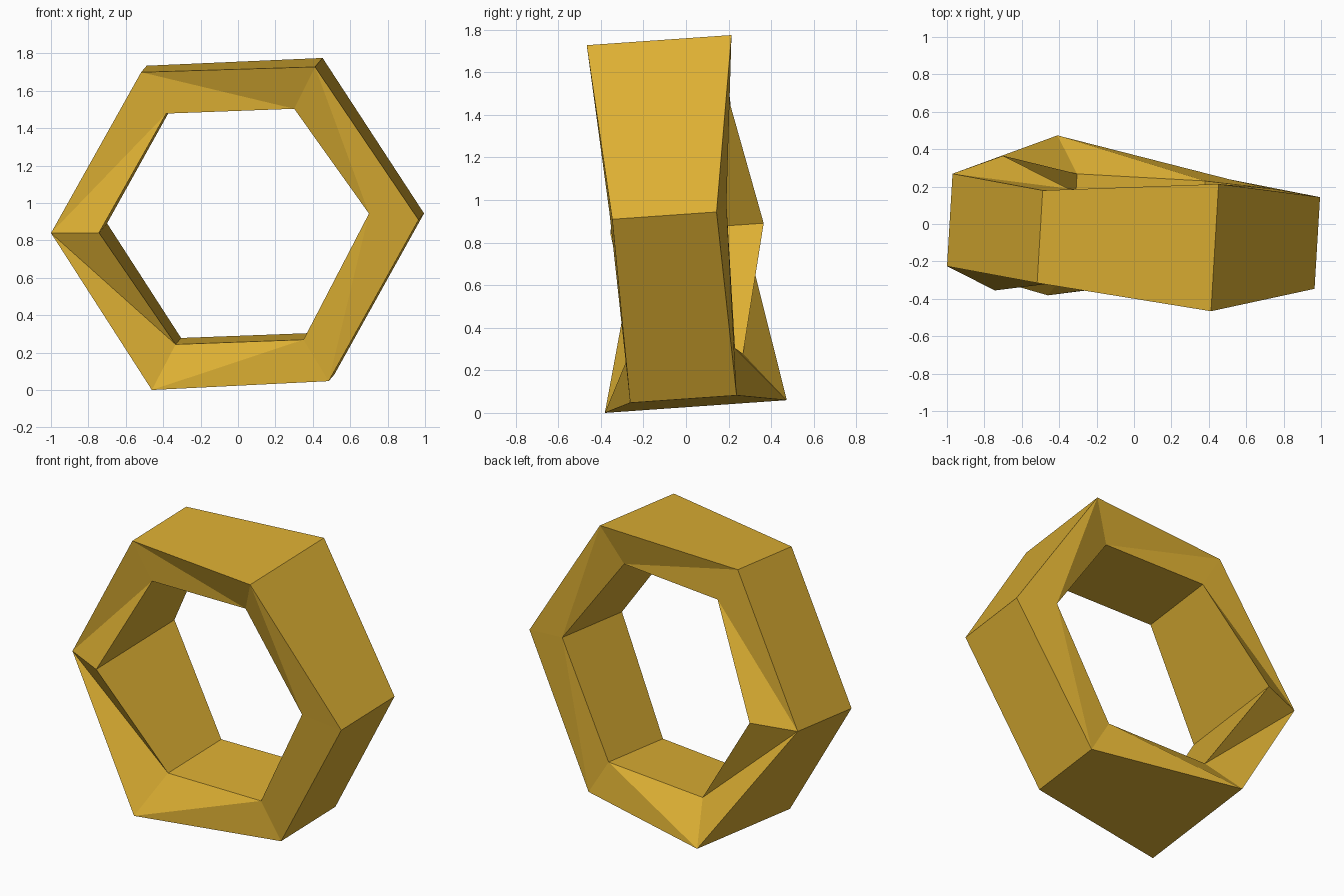
import bpy, bmesh
from mathutils import Vector

if "Cube" in bpy.data.objects:
    bpy.data.objects.remove(bpy.data.objects["Cube"])

# Tilted hexagonal ring: the axis leans slightly right and up towards the back
AXIS = Vector((0.06, 1.0, 0.07))
CENTRE = Vector((-0.0025, 0, 0.893))
INNER = 0.732

# (x, z, outer depth, inner depth) for each corner, clockwise from the left corner
CORNERS = [
    (-0.985, 0.8575, 0.495, 0.72),
    (-0.503, 1.7175, 0.495, 0.50),
    (0.432, 1.7525, 0.68, 0.50),
    (0.980, 0.928, 0.49, 0.55),
    (0.500, 0.066, 0.50, 0.50),
    (-0.435, 0.031, 0.855, 0.49),
]
INNER_LIFT = {3: 0.045}  # the right inner corner sits a little high


def plane_point(x, z):
    return Vector((x, -0.06 * x - 0.07 * (z - 0.89) - 0.04, z))


bm = bmesh.new()
rings = []
for i, (x, z, d_out, d_in) in enumerate(CORNERS):
    outer = plane_point(x, z)
    inner = plane_point(CENTRE.x + (x - CENTRE.x) * INNER,
                        CENTRE.z + (z - CENTRE.z) * INNER)
    inner.z += INNER_LIFT.get(i, 0)
    rings.append([bm.verts.new(p) for p in (
        outer - AXIS * d_out / 2, outer + AXIS * d_out / 2,
        inner - AXIS * d_in / 2, inner + AXIS * d_in / 2)])

for i in range(6):
    a, b = rings[i], rings[(i + 1) % 6]
    # outer and inner walls
    bm.faces.new((a[0], a[1], b[1], b[0]))
    bm.faces.new((a[2], b[2], b[3], a[3]))
    # front and back, folded along a diagonal
    for o, n in ((0, 2), (1, 3)):
        if i < 3:
            bm.faces.new((a[o], b[o], b[n]))
            bm.faces.new((a[o], b[n], a[n]))
        else:
            bm.faces.new((a[o], b[o], a[n]))
            bm.faces.new((b[o], b[n], a[n]))

bmesh.ops.recalc_face_normals(bm, faces=bm.faces[:])
low = min(v.co.z for v in bm.verts)
for v in bm.verts:
    v.co.z -= low

mesh = bpy.data.meshes.new("hexagonal_ring")
bm.to_mesh(mesh)
bm.free()
ring = bpy.data.objects.new("hexagonal_ring", mesh)
bpy.context.collection.objects.link(ring)

gold = bpy.data.materials.new("golden_yellow")
gold.diffuse_color = (0.72, 0.43, 0.033, 1)
gold.use_nodes = True
gold.node_tree.nodes["Principled BSDF"].inputs["Base Color"].default_value = gold.diffuse_color
mesh.materials.append(gold)
